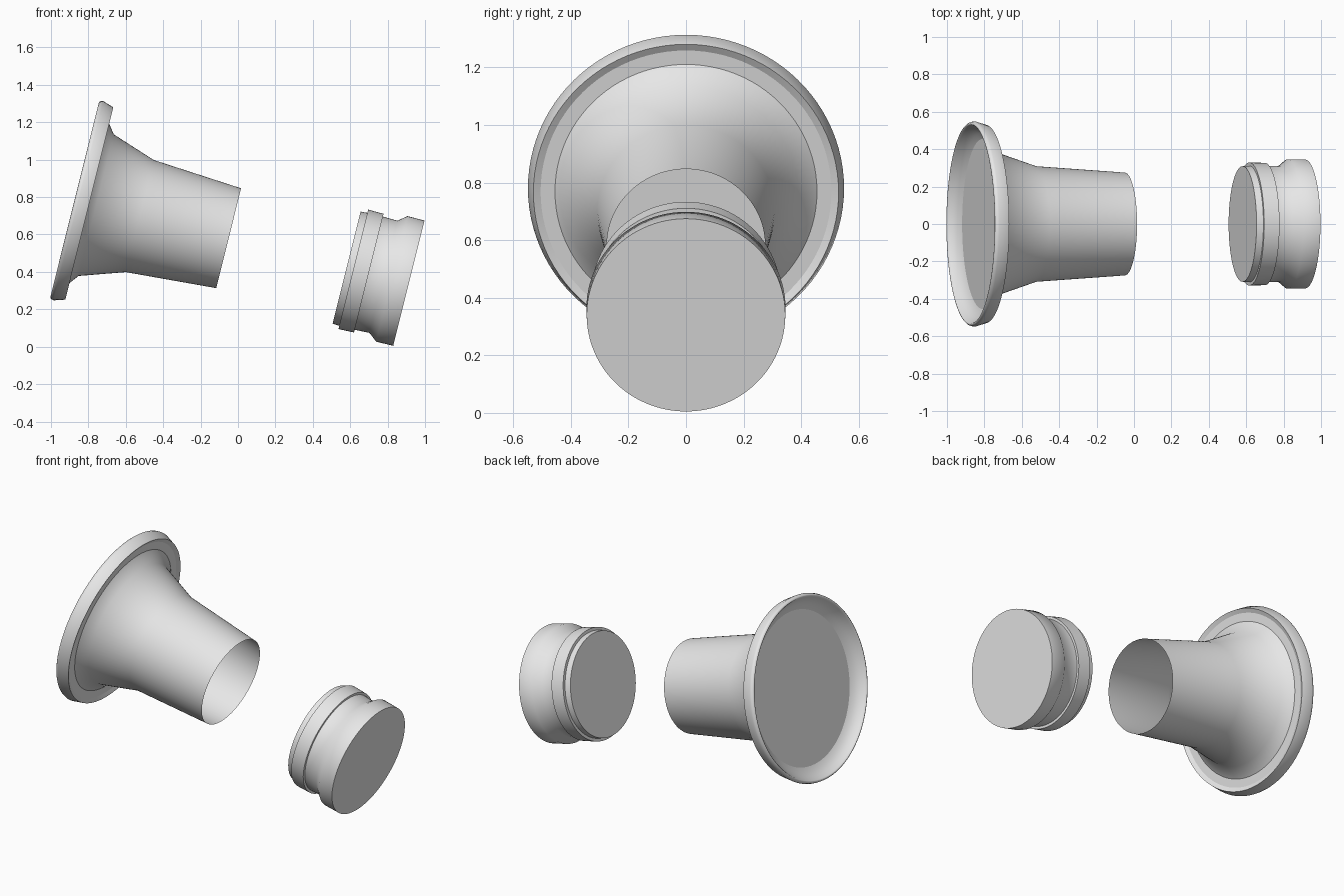
import bpy
import bmesh
from math import cos, sin, pi, radians
from mathutils import Vector

cube = bpy.data.objects.get("Cube")
if cube:
    bpy.data.objects.remove(cube, do_unlink=True)

SIDES = 96
ORIGIN = Vector((-0.05, 0, 0.58))   # centre of the horn mouth
TILT = radians(104)                 # local z becomes the shared sloping axis

grey = bpy.data.materials.new("light_grey")
grey.use_nodes = True
colour = (0.8, 0.8, 0.8, 1)
grey.diffuse_color = colour
grey.node_tree.nodes["Principled BSDF"].inputs["Base Color"].default_value = colour


def lathe(name, profile, cap_start=False, cap_end=False):
    """Revolve (axial position, radius) points around the shared axis."""
    bm = bmesh.new()
    rings = []
    for t, r in profile:
        rings.append([bm.verts.new((r * cos(2 * pi * i / SIDES),
                                    r * sin(2 * pi * i / SIDES), t))
                      for i in range(SIDES)])
    for a, b in zip(rings, rings[1:]):
        for i in range(SIDES):
            j = (i + 1) % SIDES
            bm.faces.new((a[i], a[j], b[j], b[i]))
    if cap_start:
        bm.faces.new(rings[0][::-1])
    if cap_end:
        bm.faces.new(rings[-1])
    mesh = bpy.data.meshes.new(name)
    bm.to_mesh(mesh)
    bm.free()
    mesh.materials.append(grey)
    obj = bpy.data.objects.new(name, mesh)
    bpy.context.collection.objects.link(obj)
    obj.location = ORIGIN
    obj.rotation_euler = (0, TILT, 0)
    bpy.ops.object.select_all(action='DESELECT')
    obj.select_set(True)
    bpy.context.view_layer.objects.active = obj
    bpy.ops.object.shade_smooth_by_angle(angle=radians(50))
    return obj


# Flared open tube
lathe("horn", [(-0.78, 0.455), (-0.73, 0.39), (-0.49, 0.309), (0, 0.275)])

# Rounded rim: dished back, rolled edge, short inward lip at the front
lathe("flange_rim", [(-0.782, 0.455), (-0.795, 0.485), (-0.818, 0.51),
                     (-0.838, 0.525), (-0.846, 0.53), (-0.849, 0.534),
                     (-0.848, 0.539), (-0.842, 0.545), (-0.828, 0.549),
                     (-0.768, 0.53), (-0.78, 0.505)])

# Flat step between rim and horn, and the disc closing the back
lathe("flange_step", [(-0.78, 0.505), (-0.78, 0.455)])
lathe("back_disc", [(-0.782, 0.455)], cap_start=True)

# Separate plug: spigot, raised band, groove and wide end
lathe("plug", [(0.65, 0.309), (0.687, 0.311), (0.687, 0.329), (0.772, 0.327),
               (0.772, 0.312), (0.853, 0.309), (0.899, 0.346), (0.993, 0.345)],
      cap_start=True, cap_end=True)
